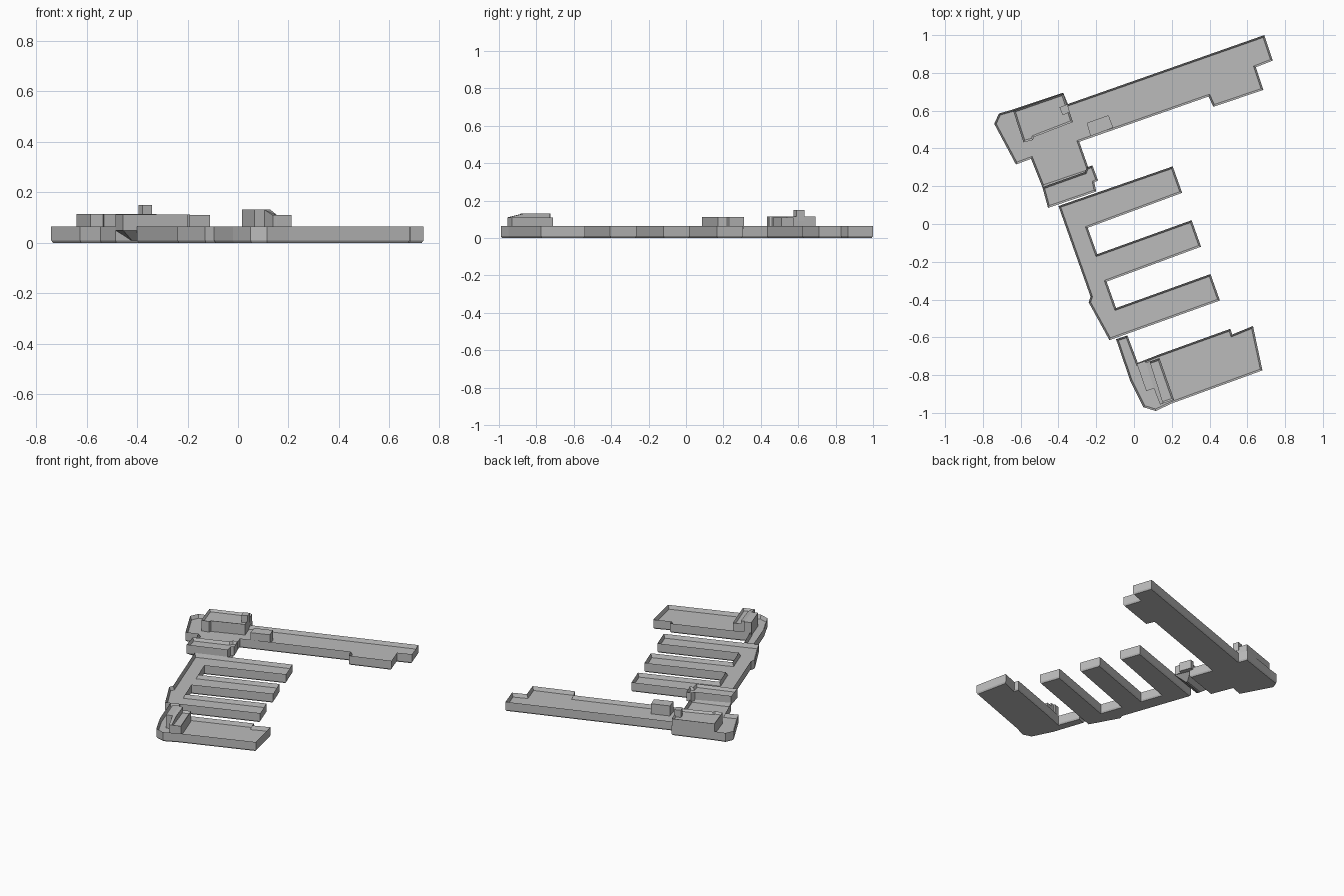
import bpy
import bmesh

default_cube = bpy.data.objects.get("Cube")
if default_cube:
    bpy.data.objects.remove(default_cube, do_unlink=True)

GROUND_FLOOR = 0.01
ROOF = 0.065

concrete = bpy.data.materials.new("plain grey concrete")
concrete.use_nodes = True
GREY = (0.5, 0.5, 0.5, 1)
concrete.diffuse_color = GREY
concrete.node_tree.nodes["Principled BSDF"].inputs["Base Color"].default_value = GREY


def finish(name, bm):
    """Turn a bmesh into a flat shaded grey object."""
    bmesh.ops.recalc_face_normals(bm, faces=bm.faces[:])
    mesh = bpy.data.meshes.new(name)
    bm.to_mesh(mesh)
    bm.free()
    mesh.materials.append(concrete)
    part = bpy.data.objects.new(name, mesh)
    bpy.context.collection.objects.link(part)
    return part


def building(name, outline, low, high, parapet=0.0, foot=0.0, foot_width=0.006):
    """Extrude an outline, sink the roof behind a parapet, taper the foot."""
    bm = bmesh.new()
    base = bm.faces.new([bm.verts.new((x, y, low)) for x, y in outline])
    raised = bmesh.ops.extrude_face_region(bm, geom=[base], use_keep_orig=True)
    for item in raised["geom"]:
        if isinstance(item, bmesh.types.BMVert):
            item.co.z = high
    bmesh.ops.recalc_face_normals(bm, faces=bm.faces[:])
    bm.normal_update()
    flat = [f for f in bm.faces if abs(f.normal.z) > 0.9]
    top = max(flat, key=lambda f: f.calc_center_median().z)
    bottom = min(flat, key=lambda f: f.calc_center_median().z)
    if parapet:
        bmesh.ops.inset_region(bm, faces=[top], thickness=0.01,
                               depth=-parapet, use_even_offset=True)
    if foot:
        bmesh.ops.inset_region(bm, faces=[bottom], thickness=foot_width,
                               depth=foot, use_even_offset=True)
    return finish(name, bm)


# North concourse with its long wing and neck
building("north_concourse", [
    (0.69, 1.0), (0.735, 0.865), (0.645, 0.83), (0.685, 0.71),
    (0.42, 0.62), (0.395, 0.675), (-0.29, 0.435), (-0.235, 0.28),
    (-0.485, 0.195), (-0.545, 0.345), (-0.625, 0.315), (-0.74, 0.53),
    (-0.715, 0.585), (-0.645, 0.605), (-0.375, 0.695), (-0.35, 0.635),
], GROUND_FLOOR, ROOF, parapet=0.025, foot=GROUND_FLOOR)

# Upper storeys on the north concourse
building("north_hall", [
    (-0.64, 0.6), (-0.375, 0.692), (-0.323, 0.54), (-0.53, 0.46),
    (-0.535, 0.445), (-0.585, 0.432),
], 0.03, 0.115, parapet=0.015)
building("hall_tower", [
    (-0.395, 0.618), (-0.352, 0.634), (-0.34, 0.592), (-0.378, 0.576),
], 0.09, 0.15)
building("wing_plant_room", [
    (-0.25, 0.535), (-0.135, 0.576), (-0.11, 0.51), (-0.23, 0.465),
], 0.03, 0.11)

# Raised link between the north concourse and the pier spine
link = [
    (-0.485, 0.195), (-0.26, 0.275), (-0.25, 0.3), (-0.22, 0.31),
    (-0.19, 0.23), (-0.21, 0.22), (-0.2, 0.172), (-0.455, 0.085),
]
building("raised_link", link, 0.05, 0.112, parapet=0.02)
building("link_base", [link[0], (-0.245, 0.275), (-0.2, 0.172), link[-1]],
         0.05, 0.06, foot=0.04, foot_width=0.05)

# Spine with three parallel piers
spine = [(-0.40, 0.095)]
pier = [(0.205, 0.305), (0.255, 0.165), (-0.245, -0.02), (-0.195, -0.16)]
for i in range(3):
    corners = pier if i < 2 else pier[:2]
    spine += [(x + i * 0.1, y - i * 0.285) for x, y in corners]
spine += [(-0.13, -0.615), (-0.24, -0.415), (-0.23, -0.385)]
building("pier_spine", spine, GROUND_FLOOR, ROOF, parapet=0.025, foot=GROUND_FLOOR)

# South concourse with a curved outer corner
building("south_concourse", [
    (-0.095, -0.61), (-0.035, -0.59), (0.02, -0.735), (0.135, -0.69),
    (0.51, -0.555), (0.52, -0.585), (0.63, -0.54), (0.68, -0.775),
    (0.2, -0.95), (0.115, -0.99), (0.05, -0.97), (-0.02, -0.83),
], GROUND_FLOOR, ROOF, parapet=0.025, foot=GROUND_FLOOR)

# Upper storeys on the south concourse
building("south_hall", [
    (0.065, -0.735), (0.135, -0.71), (0.212, -0.93), (0.14, -0.955),
], 0.03, 0.11, parapet=0.015)
building("south_tower", [
    (0.015, -0.74), (0.06, -0.725), (0.105, -0.87), (0.065, -0.885),
], 0.03, 0.132)

# Sloping screen wall along the edge of the south hall
screen = building("sloping_screen", [
    (0.06, -0.735), (0.085, -0.727), (0.128, -0.863), (0.155, -0.95),
    (0.138, -0.955), (0.105, -0.87),
], 0.03, 0.132)
for vert in screen.data.vertices:
    if vert.co.z > 0.1 and vert.co.y < -0.9:
        vert.co.z = 0.11
